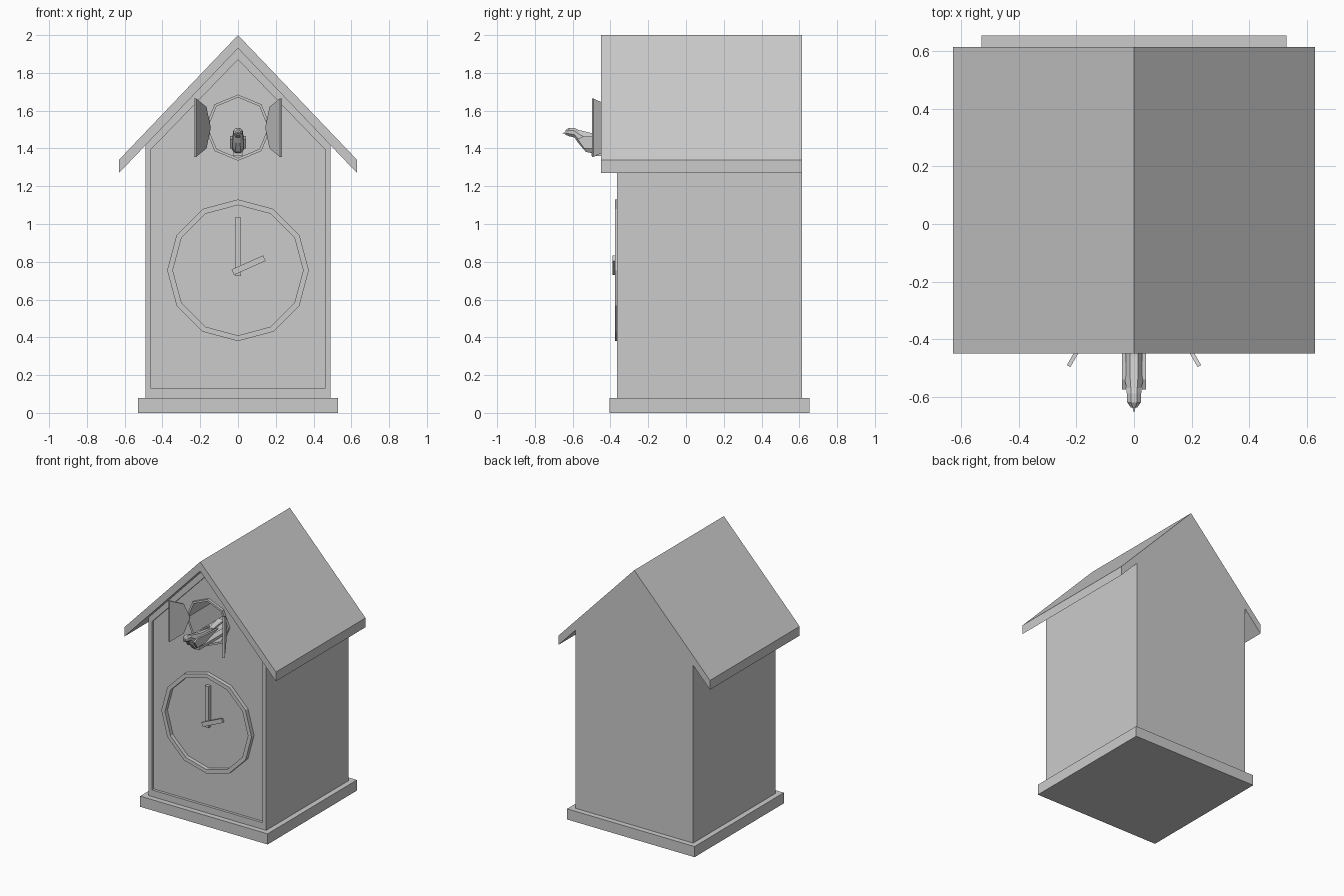
import bpy, bmesh, math
from math import sin, cos, radians, pi
from mathutils import Vector

if "Cube" in bpy.data.objects:
    bpy.data.objects.remove(bpy.data.objects["Cube"])


def make(name, verts, faces):
    me = bpy.data.meshes.new(name)
    me.from_pydata(verts, [], faces)
    bm = bmesh.new()
    bm.from_mesh(me)
    bmesh.ops.recalc_face_normals(bm, faces=bm.faces)
    bm.to_mesh(me)
    bm.free()
    ob = bpy.data.objects.new(name, me)
    bpy.context.collection.objects.link(ob)
    return ob


def prism(name, pts, y0, y1):
    """Extrude an x-z outline from y0 to y1."""
    n = len(pts)
    verts = [(x, y, z) for y in (y0, y1) for x, z in pts]
    faces = [list(range(n)), list(range(n, 2 * n))]
    faces += [(i, (i + 1) % n, n + (i + 1) % n, n + i) for i in range(n)]
    return make(name, verts, faces)


def box(name, x0, x1, y0, y1, z0, z1):
    return prism(name, [(x0, z0), (x1, z0), (x1, z1), (x0, z1)], y0, y1)


def ngon(r, n, cz):
    return [(r * sin(2 * pi * i / n), cz + r * cos(2 * pi * i / n)) for i in range(n)]


def ring(name, r_out, r_in, n, cz, y0, y1):
    """Flat-faced polygonal ring facing the front."""
    loops = [(r_out, y0), (r_out, y1), (r_in, y1), (r_in, y0)]
    verts = [(x, y, z) for r, y in loops for x, z in ngon(r, n, cz)]
    faces = [(k * n + i, k * n + (i + 1) % n, (k + 1) % 4 * n + (i + 1) % n, (k + 1) % 4 * n + i)
             for k in range(4) for i in range(n)]
    return make(name, verts, faces)


def loft(name, sections, n=8):
    """Skin elliptical sections (y, z, rx, rz) into a faceted body."""
    verts = [(rx * sin(2 * pi * (i + .5) / n), y, z + rz * cos(2 * pi * (i + .5) / n))
             for y, z, rx, rz in sections for i in range(n)]
    m = len(sections)
    faces = [(k * n + i, k * n + (i + 1) % n, (k + 1) * n + (i + 1) % n, (k + 1) * n + i)
             for k in range(m - 1) for i in range(n)]
    faces += [list(range(n)), list(range((m - 1) * n, m * n))]
    return make(name, verts, faces)


def cut(ob, cutter):
    mod = ob.modifiers.new("cut", 'BOOLEAN')
    mod.operation = 'DIFFERENCE'
    mod.solver = 'EXACT'
    mod.object = cutter
    cutter.hide_render = True
    cutter.hide_set(True)


# Plinth, house body and roof
box("base", -.53, .53, -.405, .655, 0, .08)
body = prism("house_body", [(-.49, .08), (.49, .08), (.49, 1.417), (0, 1.93), (-.49, 1.417)], -.365, .615)
prism("roof", [(0, 2), (.63, 1.34), (.63, 1.27), (0, 1.93), (-.63, 1.27), (-.63, 1.34)], -.45, .615)

# Recessed front panel and bird opening
cut(body, prism("panel_cutter", [(-.46, .13), (.46, .13), (.46, 1.395), (0, 1.87), (-.46, 1.395)], -.6, -.345))
cut(body, prism("opening_cutter", ngon(.16, 8, 1.51), -.6, 0))

# Opening trim and clock rim
ring("opening_trim", .175, .16, 8, 1.51, -.365, -.34)
ring("clock_rim", .375, .345, 12, .755, -.375, -.34)

# Clock hands
box("minute_hand", -.015, .015, -.372, -.34, .725, 1.035)
hour = box("hour_hand", -.03, .153, -.388, -.372, -.016, .016)
hour.location = (0, 0, .757)
hour.rotation_euler = (0, -radians(24), 0)

# Half-octagon doors, swung open
R = .155
half = [(R - R * cos(a), R * sin(a)) for a in (radians(d) for d in range(-90, 91, 45))]
for side, s in (("left", -1), ("right", 1)):
    door = prism(side + "_door", half, -.007, .007)
    door.location = (s * .15, -.36, 1.51)
    door.rotation_euler = (0, 0, radians(-90 + s * 30))

# Bird: body with head, beak, wings, tail
loft("bird_body", [(-.638, 1.485, .012, .014), (-.62, 1.487, .026, .024), (-.59, 1.483, .027, .027),
                   (-.57, 1.463, .029, .038), (-.53, 1.435, .036, .058), (-.46, 1.42, .037, .056),
                   (-.38, 1.425, .03, .042), (-.31, 1.435, .018, .02)])
loft("bird_beak", [(-.655, 1.48, .001, .001), (-.63, 1.482, .011, .01)], 4)
loft("bird_tail", [(-.36, 1.435, .02, .012), (-.2, 1.47, .036, .008)], 4)
for side, s in (("left", -1), ("right", 1)):
    outline = [(-.575, 1.45), (-.54, 1.465), (-.44, 1.46), (-.29, 1.45), (-.45, 1.40), (-.54, 1.40)]
    n = len(outline)
    verts = [(s * x, y, z) for x in (.028, .042) for y, z in outline]
    faces = [list(range(n)), list(range(n, 2 * n))]
    faces += [(i, (i + 1) % n, n + (i + 1) % n, n + i) for i in range(n)]
    make(side + "_wing", verts, faces)

# Arm carrying the bird
box("bird_arm", -.025, .025, -.5, .01, 1.36, 1.38)
